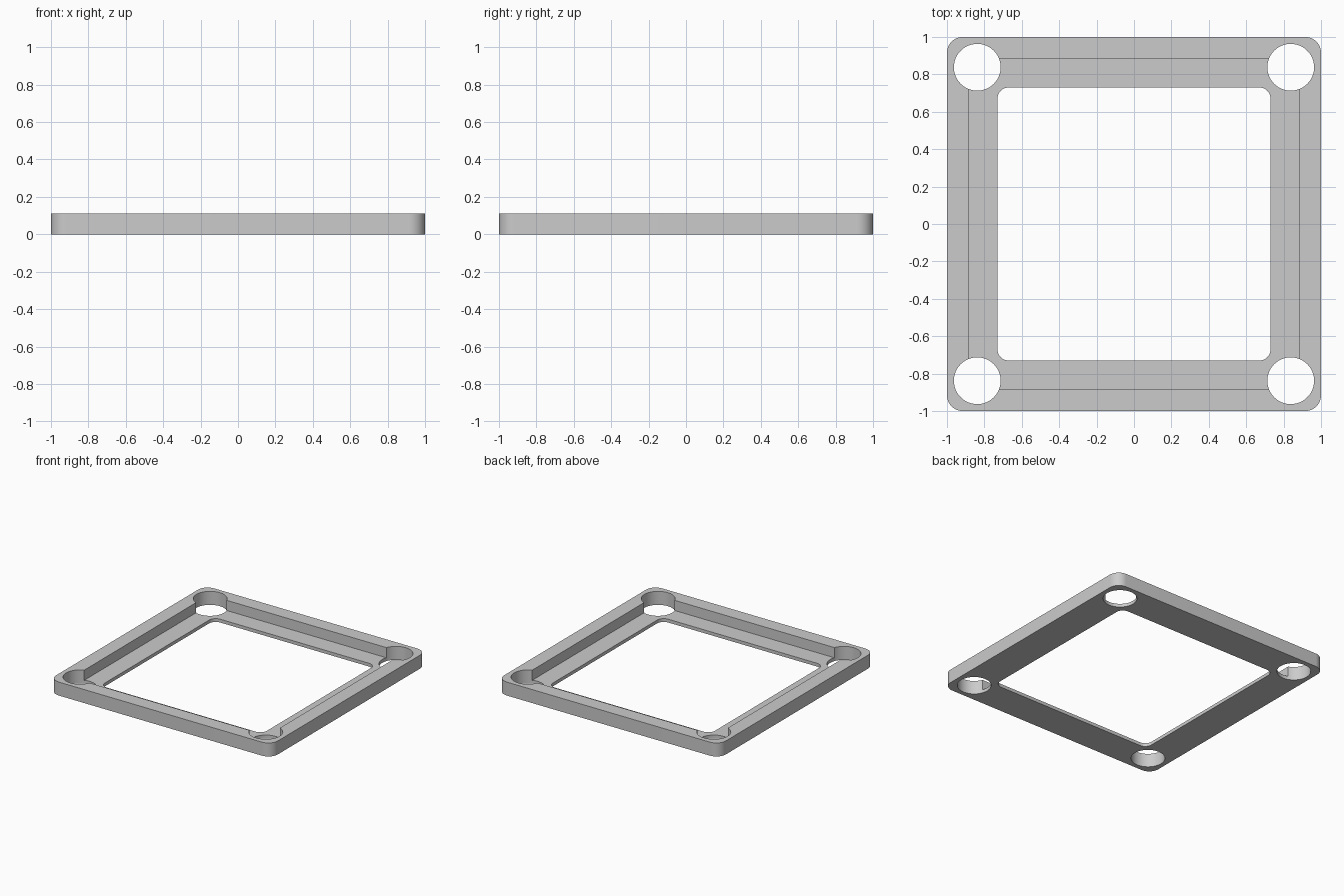
import bpy
import bmesh
from math import cos, sin, pi, radians

if "Cube" in bpy.data.objects:
    bpy.data.objects.remove(bpy.data.objects["Cube"], do_unlink=True)

HEIGHT = 0.11      # full frame height
FLOOR = 0.027      # thickness of the inner ledge
HOLE = 0.838       # hole centre offset
HOLE_RADIUS = 0.125


def rounded_square(half, radius, steps=12):
    """Outline of a square with rounded corners, anticlockwise."""
    c = half - radius
    points = []
    for i, (sx, sy) in enumerate([(1, 1), (-1, 1), (-1, -1), (1, -1)]):
        for k in range(steps + 1):
            a = (i + k / steps) * pi / 2
            points.append((sx * c + radius * cos(a), sy * c + radius * sin(a)))
    return points


def circle(x, y, radius, sides=64):
    return [(x + radius * cos(2 * pi * k / sides),
             y + radius * sin(2 * pi * k / sides)) for k in range(sides)]


def prism(name, outline, bottom, top):
    """Extrude an outline between two heights."""
    bm = bmesh.new()
    face = bm.faces.new([bm.verts.new((x, y, bottom)) for x, y in outline])
    extruded = bmesh.ops.extrude_face_region(bm, geom=[face])["geom"]
    for v in extruded:
        if isinstance(v, bmesh.types.BMVert):
            v.co.z = top
    bmesh.ops.recalc_face_normals(bm, faces=bm.faces)
    mesh = bpy.data.meshes.new(name)
    bm.to_mesh(mesh)
    bm.free()
    obj = bpy.data.objects.new(name, mesh)
    bpy.context.collection.objects.link(obj)
    return obj


# Outer plate
frame = prism("frame", rounded_square(1.0, 0.085), 0, HEIGHT)

# Cutters: stepped recess, central opening and corner holes
recess = [(s * 0.882, t * 0.882) for s, t in [(1, 1), (-1, 1), (-1, -1), (1, -1)]]
cutters = [
    prism("recess_cutter", recess, FLOOR, HEIGHT + 0.1),
    prism("opening_cutter", rounded_square(0.73, 0.06), -0.1, HEIGHT + 0.2),
]
for sx in (-1, 1):
    for sy in (-1, 1):
        cutters.append(prism("hole_cutter", circle(sx * HOLE, sy * HOLE, HOLE_RADIUS),
                             -0.15, HEIGHT + 0.15))

bpy.ops.object.select_all(action='DESELECT')
bpy.context.view_layer.objects.active = frame
frame.select_set(True)
for cutter in cutters:
    cutter.hide_render = True
    mod = frame.modifiers.new("cut", 'BOOLEAN')
    mod.operation = 'DIFFERENCE'
    mod.solver = 'EXACT'
    mod.object = cutter
    bpy.ops.object.modifier_apply(modifier=mod.name)
for cutter in cutters:
    bpy.data.objects.remove(cutter, do_unlink=True)

# Single grey material
grey = bpy.data.materials.new("light grey")
grey.use_nodes = True
colour = (0.6, 0.6, 0.6, 1)
grey.diffuse_color = colour
grey.node_tree.nodes["Principled BSDF"].inputs["Base Color"].default_value = colour
frame.data.materials.clear()
frame.data.materials.append(grey)
for poly in frame.data.polygons:
    poly.material_index = 0

bpy.ops.object.shade_smooth_by_angle(angle=radians(30))
